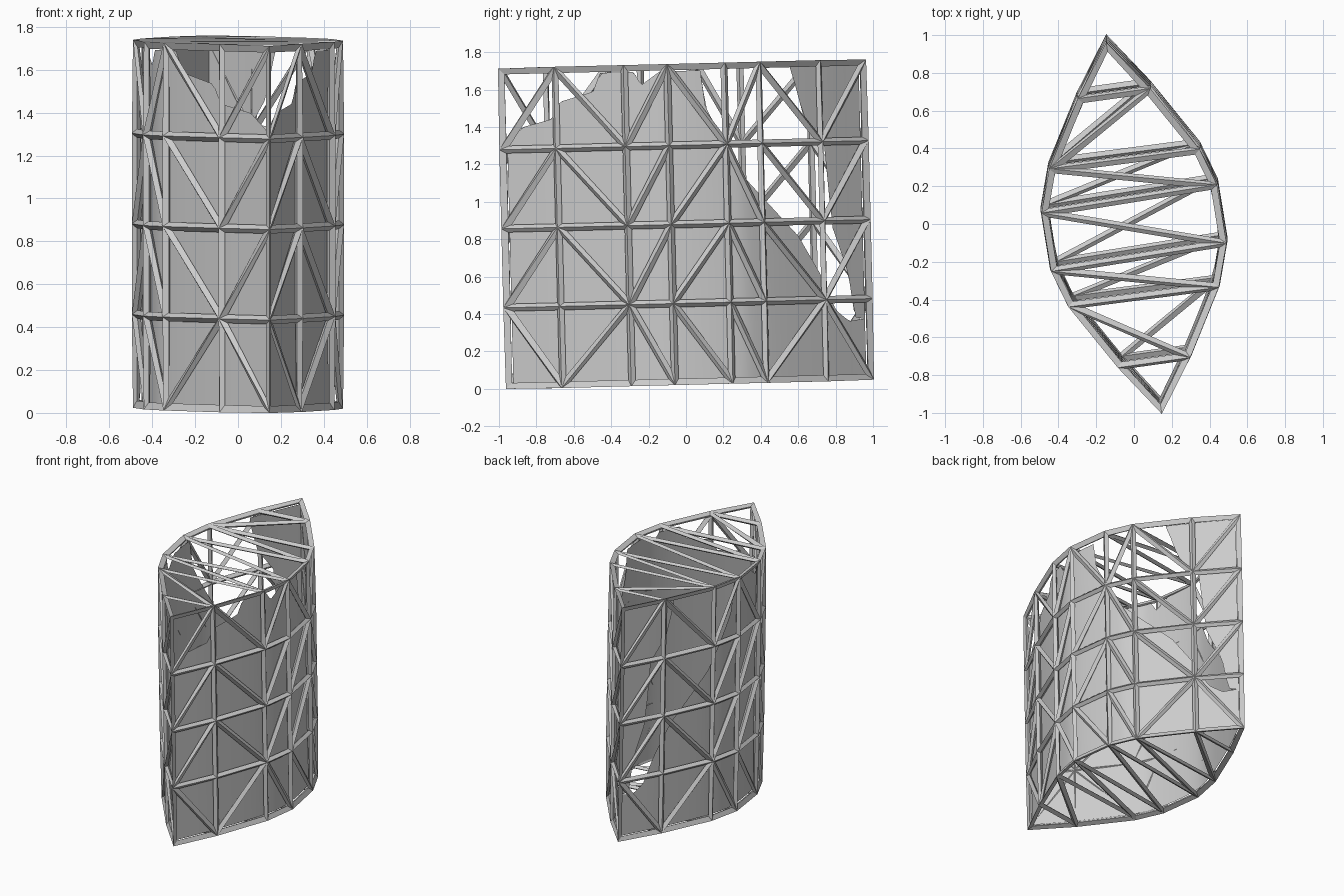
import bpy, math
from mathutils import Vector, Matrix

if "Cube" in bpy.data.objects:
    bpy.data.objects.remove(bpy.data.objects["Cube"])

# Lens-shaped outline: one flank, the other is its half-turn
FLANK = [(0.145, -0.968), (0.285, -0.68), (0.435, -0.31), (0.475, -0.08),
         (0.425, 0.225), (0.335, 0.41), (0.075, 0.73)]
RING = FLANK + [(-x, -y) for x, y in FLANK]
N, ROWS, H = len(RING), 4, 1.69
TILT = 0.025
# Diagonal directions per row (bottom to top)
DIAG = ["\\/\\\\\\/\\", "/\\//\\\\/", "/\\//\\\\/", "/\\/\\/\\/"]


def add_object(name, verts, faces):
    mesh = bpy.data.meshes.new(name)
    mesh.from_pydata(verts, [], faces)
    mesh.update()
    ob = bpy.data.objects.new(name, mesh)
    bpy.context.collection.objects.link(ob)
    ob.matrix_world = Matrix.Translation((0, 0, 0.88)) @ Matrix.Rotation(TILT, 4, 'X')
    return ob


# Triangulated cage
verts = [(x, y, -H / 2 + H * k / ROWS) for k in range(ROWS + 1) for x, y in RING]
faces = []
for k in range(ROWS):
    for i in range(N):
        a, b = k * N + i, k * N + (i + 1) % N
        c, d = b + N, a + N
        if DIAG[k][i % 7] == "/":
            faces += [(a, b, c), (a, c, d)]
        else:
            faces += [(a, b, d), (b, c, d)]

# Zigzag end caps (l and r run from the rear tip to the front tip)
top = ROWS * N
r = [7, 6, 5, 4, 3, 2, 1, 0]
l = [7, 8, 9, 10, 11, 12, 13, 0]
for base, flip in ((top, False), (0, True)):
    caps = [(l[0], l[1], r[1]), (l[6], l[7], r[6])]
    for i in range(1, 6):
        if i == 1 or flip:
            caps += [(l[i], l[i + 1], r[i]), (l[i + 1], r[i + 1], r[i])]
        else:
            caps += [(l[i], r[i + 1], r[i]), (l[i], l[i + 1], r[i + 1])]
    faces += [tuple(base + v for v in (f[::-1] if flip else f)) for f in caps]
cage = add_object("lattice_cage", verts, faces)
wire = cage.modifiers.new("bars", 'WIREFRAME')
wire.thickness = 0.04
wire.offset = 0.0
wire.use_even_offset = True
wire.use_replace = True


# Broken inner shell
def lerp(pts, y):
    for (y0, z0), (y1, z1) in zip(pts, pts[1:]):
        if y <= y1:
            return z0 + (z1 - z0) * max(0, (y - y0) / (y1 - y0))
    return pts[-1][1]


LOWER_EDGE = [(-1, 1.28), (-.86, 1.42), (-.7, 1.46), (-.66, 1.55), (-.48, 1.6),
              (-.44, 1.7), (-.26, 1.7), (-.22, 1.63), (-.12, 1.7), (.1, 1.7),
              (.12, 1.5), (.2, 1.35), (.32, 1.12), (.6, .8), (.72, .58),
              (.79, .4), (.86, .34), (1, .36)]
UPPER_EDGE = [(.58, 1.7), (.64, 1.45), (.75, 1.28), (.78, .85), (.86, .6),
              (.89, .36), (1, .34)]

# Smoothed, finely sampled outline just inside the cage
tips = (0, 7)
path = []
SUB = 14
for i in range(N):
    p = [Vector(RING[(i + j) % N]) for j in (-1, 0, 1, 2)]
    if i in tips:
        p[0] = p[1] * 2 - p[2]
    if (i + 1) % N in tips:
        p[3] = p[2] * 2 - p[1]
    for s in range(SUB):
        t = s / SUB
        q = 0.5 * (2 * p[1] + (p[2] - p[0]) * t + (2 * p[0] - 5 * p[1] + 4 * p[2] - p[3]) * t * t
                   + (3 * p[1] - p[0] - 3 * p[2] + p[3]) * t ** 3)
        path.append((q.x * 0.94, q.y * 0.975))

STEPS = 10
sv, sf = [], []
n = len(path)


def band(lo, hi, valid):
    base = len(sv)
    for x, y in path:
        z0, z1 = lo(y), hi(y)
        sv.extend((x, y, z0 + (z1 - z0) * k / STEPS - 0.88) for k in range(STEPS + 1))
    for i in range(n):
        j = (i + 1) % n
        if valid(path[i][1]) and valid(path[j][1]):
            for k in range(STEPS):
                a, b = base + i * (STEPS + 1) + k, base + j * (STEPS + 1) + k
                sf.append((a, b, b + 1, a + 1))


band(lambda y: 0.05, lambda y: lerp(LOWER_EDGE, y), lambda y: True)
band(lambda y: lerp(UPPER_EDGE, y), lambda y: 1.71, lambda y: y > 0.57)
shell = add_object("broken_inner_shell", sv, sf)

# Smooth shading with the tips kept sharp
bpy.ops.object.select_all(action='DESELECT')
shell.select_set(True)
bpy.context.view_layer.objects.active = shell
bpy.ops.object.shade_smooth_by_angle(angle=math.radians(30))
